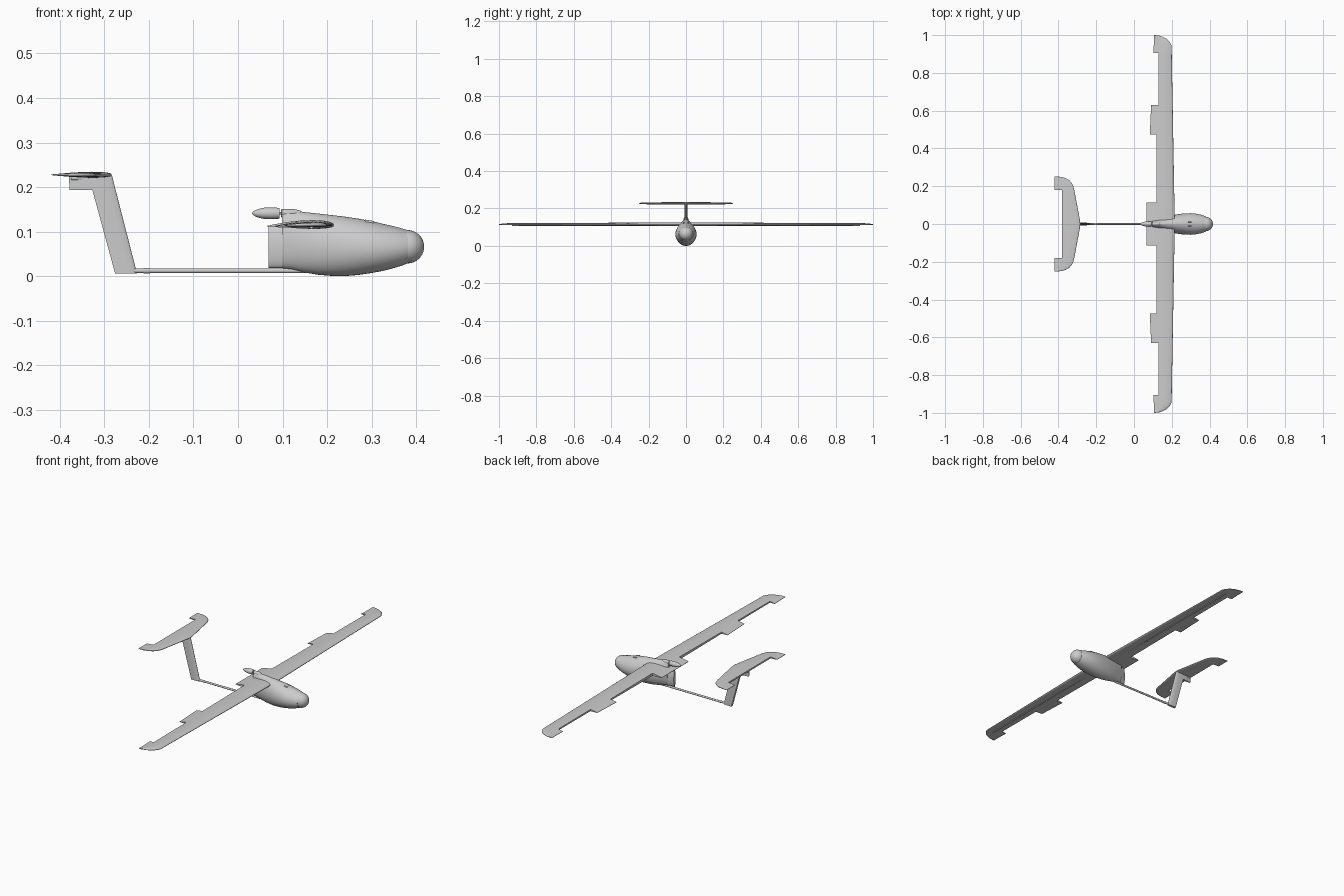
import bpy, bmesh, math
from mathutils import Vector

if "Cube" in bpy.data.objects:
    bpy.data.objects.remove(bpy.data.objects["Cube"])


def loft(name, rings, angle=35):
    """Skin a list of closed rings, cap both ends, weld and shade smooth."""
    bm = bmesh.new()
    vs = [[bm.verts.new(p) for p in r] for r in rings]
    n = len(rings[0])
    for a, b in zip(vs, vs[1:]):
        for i in range(n):
            j = (i + 1) % n
            bm.faces.new((a[i], a[j], b[j], b[i]))
    bm.faces.new(vs[0])
    bm.faces.new(vs[-1])
    bmesh.ops.remove_doubles(bm, verts=bm.verts, dist=1e-5)
    bmesh.ops.dissolve_degenerate(bm, edges=bm.edges, dist=1e-6)
    bmesh.ops.recalc_face_normals(bm, faces=bm.faces)
    me = bpy.data.meshes.new(name)
    bm.to_mesh(me)
    bm.free()
    ob = bpy.data.objects.new(name, me)
    bpy.context.collection.objects.link(ob)
    bpy.ops.object.select_all(action='DESELECT')
    ob.select_set(True)
    bpy.context.view_layer.objects.active = ob
    bpy.ops.object.shade_smooth_by_angle(angle=math.radians(angle))
    return ob


def airfoil(le, te, cut, thick, camber=0.0, steps=18):
    """Closed (x, z) section, chopped at x = cut where a control surface is missing."""
    c = le - te
    end = (le - cut) / c
    up, low = [], []
    for i in range(steps + 1):
        s = min((1 - math.cos(math.pi * i / steps)) / 2, end)
        t = 5 * thick * (.2969 * math.sqrt(s) - .126 * s - .3516 * s**2 + .2843 * s**3 - .1015 * s**4) + .0006
        m = camber * 4 * s * (1 - s)
        up.append((le - s * c, m + t))
        low.append((le - s * c, m - t))
    return up[::-1] + low


def both_sides(st):
    return [(-s[0], *s[1:]) for s in reversed(st)] + st


def tube(name, a, b, r, n=16):
    a, b = Vector(a), Vector(b)
    q = (b - a).to_track_quat('Z', 'Y')
    ring = [q @ Vector((r * math.cos(k * math.tau / n), r * math.sin(k * math.tau / n), 0)) for k in range(n)]
    return loft(name, [[p + v for v in ring] for p in (a, b)])


def lathe(name, profile, z, n=32):
    """Revolve (x, radius) pairs about a lengthwise axis at height z."""
    return loft(name, [[(x, r * math.cos(k * math.tau / n), z + r * math.sin(k * math.tau / n))
                        for k in range(n)] for x, r in profile])


# Fuselage pod: x, bottom, top, half width
body = [(.068, .018, .113, .008), (.099, .018, .116, .019), (.099, .018, .150, .019),
        (.12, .015, .148, .026), (.15, .008, .1435, .034), (.18, .003, .1405, .042),
        (.21, .0005, .137, .048), (.24, 0, .1335, .053), (.27, .0025, .129, .056),
        (.30, .007, .1235, .057), (.325, .0115, .1175, .055), (.35, .018, .112, .050),
        (.368, .0235, .107, .045), (.382, .029, .103, .039)]
rings = []
for x, zb, zt, w in body:
    mid = zb + .47 * (zt - zb)
    ring = []
    for k in range(40):
        a = k * math.tau / 40
        c, s = math.cos(a), math.sin(a)
        up = s > 0
        y = w * math.copysign(abs(c) ** (1.15 if up else .95), c)
        ring.append((x, y, mid + s * ((zt - mid) if up else (mid - zb))))
    rings.append(ring)
loft("fuselage_pod", rings)

# Rounded nose dome
lathe("nose_dome", [(.375, .0375)] + [(.38 + .038 * math.sin(t), .0375 * math.cos(t))
      for t in [i * math.pi / 20 for i in range(11)]], .066)

# Motor, shaft and pusher spinner
lathe("motor", [(.097, .008), (.099, .010), (.125, .010), (.14, .006)], .141)
tube("motor_shaft", (.088, 0, .141), (.10, 0, .141), .003)
lathe("spinner", [(.0315, .0005), (.034, .004), (.040, .0075), (.050, .0108), (.060, .0128),
                  (.072, .0133), (.085, .0128), (.093, .012)], .141)

# Main wing: span, leading edge, cut, thickness
def wing_te(y):
    return .065 if y < .116 else .063 + .044 * y

def wing_le(y):
    return .216 - .018 * y

stations = []
for y0, y1, cut in [(0, .115, 0), (.115, .475, .12), (.475, .63, 0), (.63, .905, .131), (.905, .945, 0)]:
    for y in (y0, y1):
        te = wing_te(y0 if y0 == 0 else y)
        stations.append((y, wing_le(y), te, cut if cut else te, .125 if y < .12 else .105))
for y, le in [(.962, .190), (.978, .176), (.99, .155), (.996, .138), (1.0, .112)]:
    stations.append((y, le, .105, .105, .10 * (le - .08) / .115))
loft("main_wing", [[(x, y, .112 + z + .02 * (x - .07)) for x, z in airfoil(le, te, cut, th * (le - te), .0025)]
                   for y, le, te, cut, th in both_sides(stations)])
tube("wing_spar", (.165, -.93, .1095), (.165, .93, .1095), .0035)

# Tail boom
tube("tail_boom", (-.272, 0, .012), (.2, 0, .012), .0052)
tube("boom_clamp", (-.212, 0, .012), (-.198, 0, .012), .006)

# Swept fin with the rudder bay left open
def fin_le(z):
    return -.227 - .256 * (z - .007)

fin = []
for z, te, cut in [(.006, -.33, -.276), (.193, -.378, -.327), (.193, -.378, -.378), (.226, -.380, -.380)]:
    fin.append([(x, t, z) for x, t in airfoil(fin_le(z), te, cut, .0125)])
loft("tail_fin", fin)
tube("fin_spar", (-.250, 0, .012), (-.306, 0, .222), .0062)

# Tailplane on top with the elevator bay left open
tail = [(0, -.284, -.38), (.02, -.286, -.38), (.18, -.316, -.38), (.18, -.316, -.42), (.20, -.321, -.42),
        (.217, -.329, -.42), (.232, -.343, -.42), (.243, -.362, -.42), (.249, -.385, -.42), (.252, -.412, -.42)]
loft("tailplane", [[(x, y, .2275 + z) for x, z in airfoil(le, -.42, cut, .0125 * (-.42 - le) / -.136)]
                   for y, le, cut in both_sides(tail)])
tube("tail_mount", (-.30, 0, .220), (-.375, 0, .220), .005)

# Two small hatch latches on the canopy
for side in (-1, 1):
    tube("hatch_latch", (.285, side * .012, .123), (.305, side * .012, .1195), .004)
